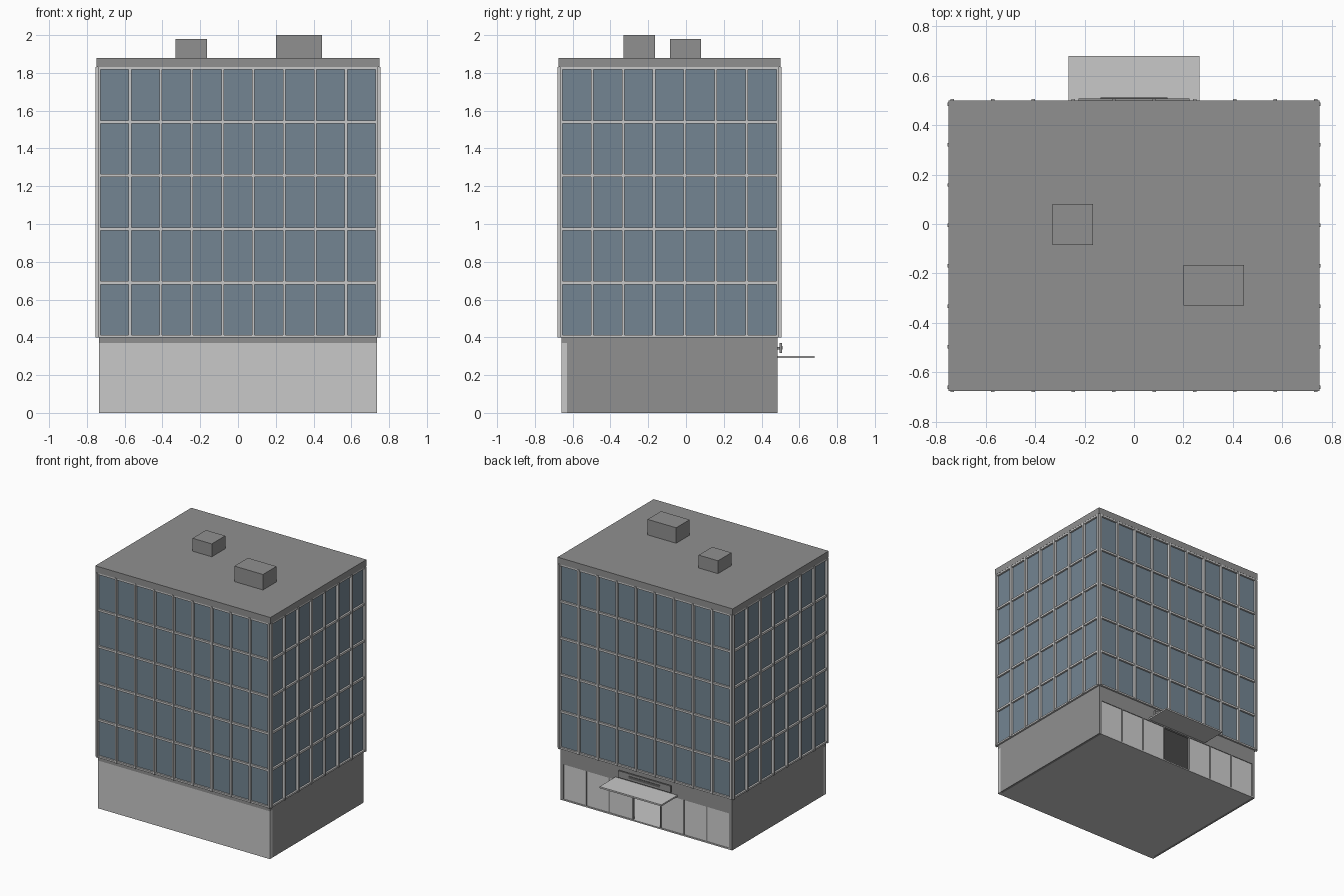
import bpy

cube = bpy.data.objects.get("Cube")
if cube:
    bpy.data.objects.remove(cube, do_unlink=True)


def material(name, rgb):
    m = bpy.data.materials.new(name)
    m.use_nodes = True
    colour = (*rgb, 1)
    m.diffuse_color = colour
    m.node_tree.nodes["Principled BSDF"].inputs["Base Color"].default_value = colour
    return m


DARK = material("dark grey", (0.28, 0.28, 0.28))
LIGHT = material("light grey", (0.58, 0.58, 0.58))
GLASS = material("blue grey glass", (0.173, 0.235, 0.29))
PANEL = material("pale shop panel", (0.63, 0.63, 0.63))
SIGN = material("charcoal", (0.12, 0.12, 0.12))


def boxes(name, mat, spans):
    """One object made of boxes, each given as x, y and z ranges."""
    verts, faces = [], []
    for xs, ys, zs in spans:
        n = len(verts)
        verts += [(x, y, z) for x in xs for y in ys for z in zs]
        quads = ((0, 1, 3, 2), (4, 6, 7, 5), (0, 4, 5, 1),
                 (2, 3, 7, 6), (0, 2, 6, 4), (1, 5, 7, 3))
        faces += [[n + i for i in q] for q in quads]
    mesh = bpy.data.meshes.new(name)
    mesh.from_pydata(verts, [], faces)
    mesh.materials.append(mat)
    ob = bpy.data.objects.new(name, mesh)
    bpy.context.collection.objects.link(ob)
    return ob


W = 0.735                      # half width of the body
FRONT, BACK = -0.66, 0.485     # body depth
FLOOR, TOP = 0.40, 1.83        # glazed storeys
SLAB = 0.37                    # underside of the ground floor ceiling

# Tower and roof
boxes("glass_tower", GLASS, [((-W, W), (FRONT, BACK), (FLOOR, TOP))])
boxes("roof_slab", DARK, [((-0.75, 0.75), (-0.675, 0.5), (TOP, 1.88))])
boxes("small_roof_unit", DARK, [((-0.33, -0.165), (-0.085, 0.08), (1.88, 1.98))])
boxes("large_roof_unit", DARK, [((0.2, 0.445), (-0.33, -0.165), (1.88, 2.0))])

# Vertical mullions on all four sides
half, proud = 0.007, 0.02
posts = []
for i in range(10):
    x = -W + i * 2 * W / 9
    xs = (x - half, x + half)
    posts += [(xs, (FRONT - proud, FRONT), (FLOOR, TOP)),
              (xs, (BACK, BACK + proud), (FLOOR, TOP))]
for i in range(8):
    y = FRONT + i * (BACK - FRONT) / 7
    ys = (y - half, y + half)
    posts += [((-W - proud, -W), ys, (FLOOR, TOP)),
              ((W, W + proud), ys, (FLOOR, TOP))]
boxes("vertical_mullions", LIGHT, posts)

# Horizontal rails at every storey
out = 0.014
rails = []
for i in range(6):
    z = FLOOR + 0.005 + i * (TOP - FLOOR - 0.01) / 5
    zs = (max(FLOOR, z - 0.008), min(TOP, z + 0.008))
    rails += [((-W, W), (FRONT - out, FRONT), zs), ((-W, W), (BACK, BACK + out), zs),
              ((-W - out, -W), (FRONT, BACK), zs), ((W, W + out), (FRONT, BACK), zs)]
boxes("storey_rails", LIGHT, rails)

# Hollow ground floor
boxes("ceiling_slab", DARK, [((-W, W), (FRONT, BACK), (SLAB, FLOOR))])
boxes("front_wall", LIGHT, [((-W, W), (FRONT, -0.63), (0, SLAB))])
boxes("side_walls", DARK, [((s * W, s * (W - 0.02)), (-0.63, BACK), (0, SLAB))
                           for s in (-1, 1)])
boxes("ground_floor", LIGHT, [((0.02 - W, W - 0.02), (-0.63, BACK), (0, 0.01))])

# Shop front: header, posts and panels either side of an open doorway
head, gap = 0.28, 0.005
inner = W - 0.02
frame = [((-inner, inner), (0.465, BACK), (head, SLAB))]
panels = []
step = (inner - 0.12) / 3
for s in (-1, 1):
    for i in range(4):
        x = 0.12 + i * step
        frame.append(((s * (x - gap), s * (x + gap)), (0.465, BACK), (0.01, head)))
        if i < 3:
            panels.append(((s * (x + gap), s * (x + step - gap)), (0.472, 0.48), (0.01, head)))
boxes("shop_frame", DARK, frame)
boxes("shop_panels", PANEL, panels)

# Entrance canopy and blank sign board
boxes("canopy", LIGHT, [((-0.265, 0.265), (BACK, 0.68), (0.29, 0.302))])
boxes("sign_board", DARK, [((-0.225, 0.225), (0.496, 0.508), (0.318, 0.37))])
boxes("sign_brackets", DARK, [((s * 0.15, s * 0.17), (BACK, 0.496), (0.335, 0.35))
                              for s in (-1, 1)])
boxes("sign_inset", SIGN, [((-0.135, 0.135), (0.508, 0.511), (0.335, 0.353))])

# Make every box face outward
import bmesh
for ob in bpy.context.collection.objects:
    if ob.type == "MESH":
        bm = bmesh.new()
        bm.from_mesh(ob.data)
        bmesh.ops.recalc_face_normals(bm, faces=bm.faces)
        bm.to_mesh(ob.data)
        bm.free()
